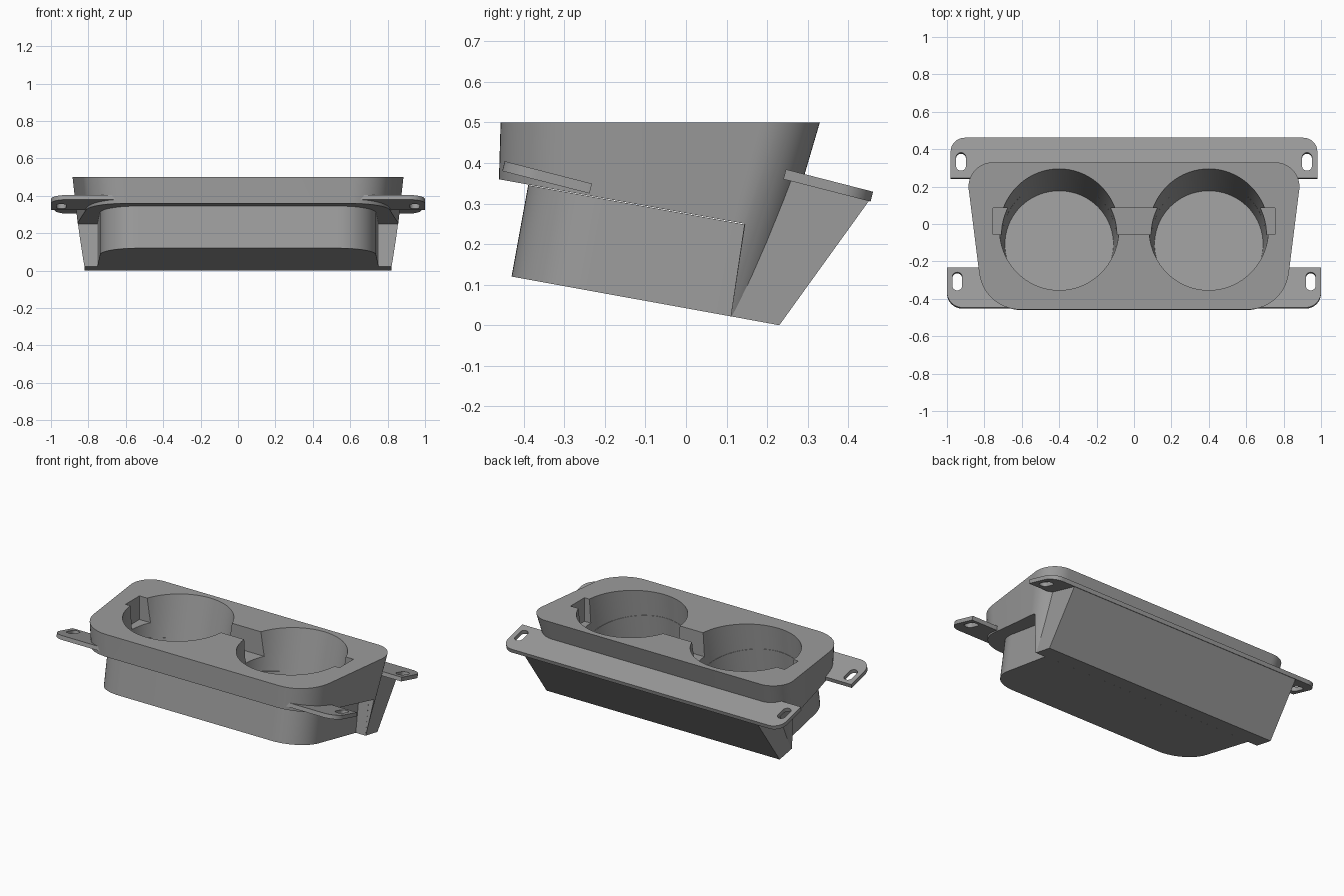
import bpy, bmesh, math
from mathutils import Vector, Matrix

if "Cube" in bpy.data.objects:
    bpy.data.objects.remove(bpy.data.objects["Cube"])

grey = bpy.data.materials.new("mid_grey")
grey.diffuse_color = (0.33, 0.33, 0.33, 1)
grey.use_nodes = True
grey.node_tree.nodes["Principled BSDF"].inputs["Base Color"].default_value = grey.diffuse_color


def rounded(corners, segs=14):
    """Counter-clockwise outline from (x, y, radius) corners."""
    out = []
    for i, (x, y, r) in enumerate(corners):
        p = Vector((x, y))
        if r == 0:
            out.append(p)
            continue
        a = (Vector(corners[i - 1][:2]) - p).normalized()
        b = (Vector(corners[(i + 1) % len(corners)][:2]) - p).normalized()
        half = a.angle(b) / 2
        centre = p + (a + b).normalized() * (r / math.sin(half))
        start = p + a * (r / math.tan(half)) - centre
        sweep = math.pi - 2 * half
        for k in range(segs + 1):
            t = sweep * k / segs
            c, s = math.cos(t), math.sin(t)
            out.append(centre + Vector((start.x * c - start.y * s, start.x * s + start.y * c)))
    return out


def loft(name, low, high, z0, z1, matrix=Matrix()):
    """Solid between two counter-clockwise outlines with equal point counts."""
    bm = bmesh.new()
    a = [bm.verts.new((p.x, p.y, z0)) for p in low]
    b = [bm.verts.new((p.x, p.y, z1)) for p in high]
    n = len(a)
    bm.faces.new(a[::-1])
    bm.faces.new(b)
    for i in range(n):
        j = (i + 1) % n
        bm.faces.new((a[i], a[j], b[j], b[i]))
    bm.transform(matrix)
    bm.normal_update()
    me = bpy.data.meshes.new(name)
    bm.to_mesh(me)
    bm.free()
    me.materials.append(grey)
    ob = bpy.data.objects.new(name, me)
    bpy.context.collection.objects.link(ob)
    return ob


def side_profile(name, yz, half_width):
    """Counter-clockwise side outline in (y, z) extruded along x."""
    m = Matrix(((0, 0, 1, 0), (1, 0, 0, 0), (0, 1, 0, 0), (0, 0, 0, 1)))
    pts = [Vector(p) for p in yz]
    return loft(name, pts, pts, -half_width, half_width, m)


def cut(target, cutter):
    mod = target.modifiers.new("cut", 'BOOLEAN')
    mod.operation = 'DIFFERENCE'
    mod.solver = 'EXACT'
    mod.object = cutter
    bpy.context.view_layer.objects.active = target
    bpy.ops.object.modifier_apply(modifier=mod.name)
    bpy.data.objects.remove(cutter)


def tilted(y, z, degrees):
    return Matrix.Translation((0, y, z)) @ Matrix.Rotation(-math.radians(degrees), 4, 'X')


def trapezoid(front, back, y0, y1, r_front, r_back):
    return rounded([(-front, y0, r_front), (front, y0, r_front),
                    (back, y1, r_back), (-back, y1, r_back)])


def circle(x, y, r, n=72):
    return [Vector((x + r * math.cos(2 * math.pi * i / n),
                    y + r * math.sin(2 * math.pi * i / n))) for i in range(n)]


# upper shell: tapered rounded trapezoid, trimmed underneath by a slanted step
shell = loft("upper_shell", trapezoid(0.755, 0.848, -0.472, 0.18, 0.22, 0.13),
             trapezoid(0.803, 0.902, -0.457, 0.33, 0.22, 0.13), -0.01, 0.5)
cut(shell, side_profile("shell_trim", [(-0.7, -0.2), (0.7, -0.2), (0.7, -0.086), (0.11, 0.022),
                                       (0.145, 0.25), (-0.7, 0.403)], 1.2))

# narrower slanted tub below the shell
tub_frame = tilted(-0.43, 0.12, 10.3)
tub_outline = trapezoid(0.73, 0.752, 0, 0.555, 0.2, 0)
tub = loft("lower_tub", tub_outline, tub_outline, 0, 0.229, tub_frame)

# wedge at the back
wedge = side_profile("back_wedge", [(0.11, 0.022), (0.23, 0), (0.452, 0.308),
                                    (0.25, 0.365), (0.16, 0.36)], 0.82)
parts = [shell, tub, wedge]


# slanted mounting flange and ears, with slots
def slot(x, y):
    r = 0.026
    return rounded([(x - r, y, 0.0255), (x + r, y, 0.0255),
                    (x + r, y + 0.1, 0.0255), (x - r, y + 0.1, 0.0255)], 8)


back_frame, front_frame = tilted(0.24, 0.36, 14.4), tilted(-0.453, 0.38, 14.4)
outline = rounded([(-0.98, 0, 0), (0.98, 0, 0), (0.98, 0.222, 0.075), (-0.98, 0.222, 0.075)])
flange = loft("back_flange", outline, outline, 0, 0.025, back_frame)
parts.append(flange)
for s, side in ((-1, "left"), (1, "right")):
    hole = slot(s * 0.925, 0.04)
    cut(flange, loft("slot_cutter", hole, hole, -0.1, 0.1, back_frame))
    corners = [(s * 0.62, 0, 0), (s, 0, 0.085), (s, 0.222, 0), (s * 0.62, 0.222, 0)]
    outline = rounded(corners[::s])
    ear = loft(side + "_front_ear", outline, outline, 0, 0.025, front_frame)
    hole = slot(s * 0.945, 0.095)
    cut(ear, loft("slot_cutter", hole, hole, -0.1, 0.1, front_frame))
    parts.append(ear)

# tapered cup wells, tilted with the tub
for part in parts:
    for s in (-1, 1):
        cut(part, loft("well_cutter", circle(s * 0.4, 0.322, 0.29),
                       circle(s * 0.4, 0.322, 0.33), 0.03, 0.6, tub_frame))

# shallow notch running across both wells
cut(shell, side_profile("notch_cutter", [(-0.055, 0.35), (0.085, 0.35),
                                         (0.085, 0.6), (-0.055, 0.6)], 0.753))

bpy.ops.object.select_all(action='DESELECT')
for part in parts:
    part.select_set(True)
bpy.context.view_layer.objects.active = shell
bpy.ops.object.shade_smooth_by_angle(angle=math.radians(25))
